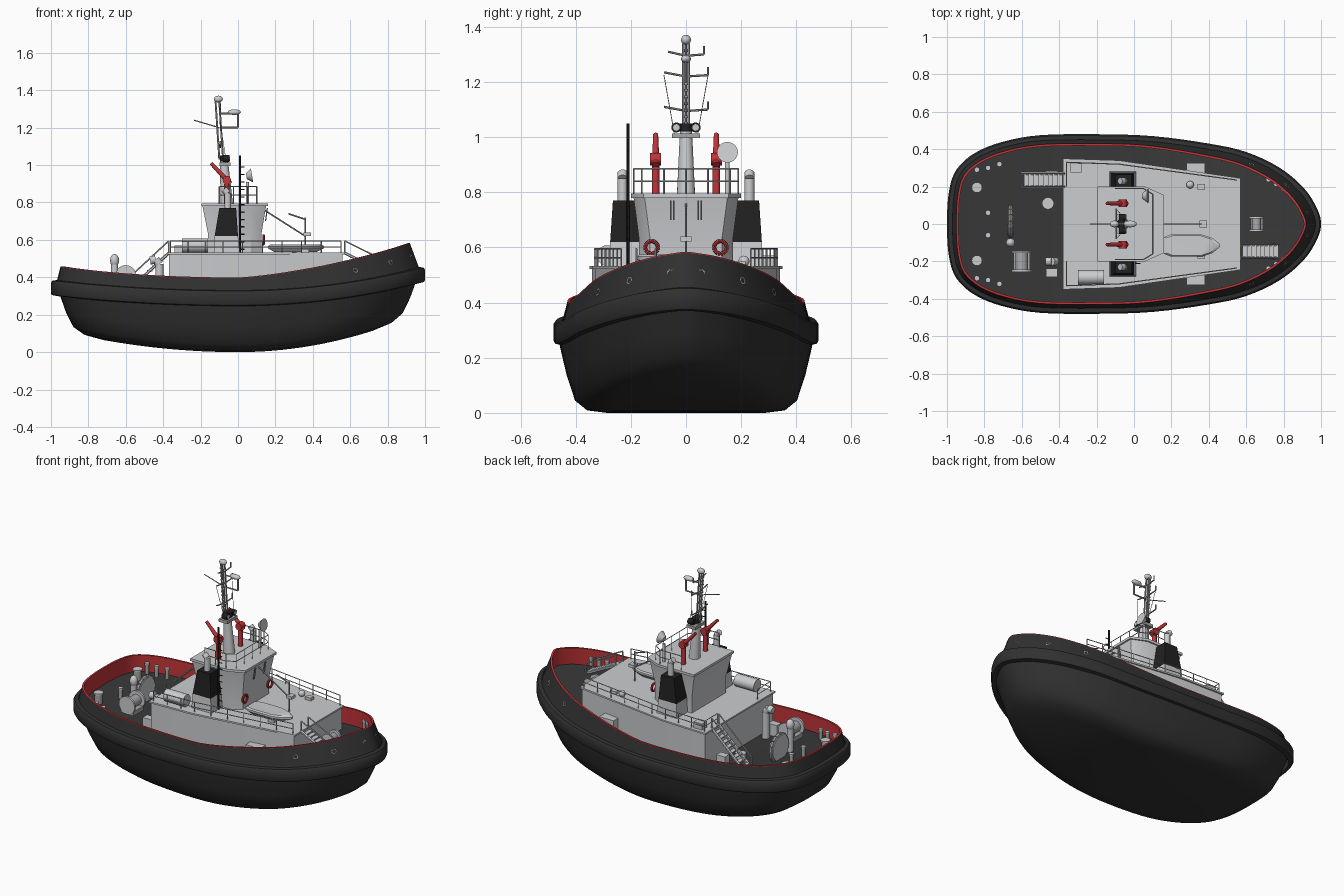
import bpy
import bmesh
from math import cos, sin, pi, radians
from mathutils import Vector, Matrix

default_cube = bpy.data.objects.get("Cube")
if default_cube:
    bpy.data.objects.remove(default_cube)


def material(name, red, green, blue):
    mat = bpy.data.materials.new(name)
    mat.use_nodes = True
    colour = (red, green, blue, 1)
    mat.diffuse_color = colour
    mat.node_tree.nodes["Principled BSDF"].inputs["Base Color"].default_value = colour
    return mat


HULL = material("hull charcoal", .03, .03, .03)
DECK = material("deck grey", .04, .04, .04)
WHITE = material("pale grey paint", .6, .61, .63)
STEEL = material("steel grey", .4, .4, .41)
RED = material("signal red", .55, .035, .04)
BLACK = material("black", .015, .015, .015)


def finish(name, bm, mat, angle=35):
    bmesh.ops.recalc_face_normals(bm, faces=bm.faces)
    mesh = bpy.data.meshes.new(name)
    bm.to_mesh(mesh)
    bm.free()
    mesh.materials.append(mat)
    mesh.shade_smooth()
    mesh.set_sharp_from_angle(angle=radians(angle))
    obj = bpy.data.objects.new(name, mesh)
    bpy.context.collection.objects.link(obj)
    return obj


def loft(name, rings, mat, cap="ngon"):
    """Skin closed rings; a strip cap joins mirrored points across the centreline."""
    bm = bmesh.new()
    loops = [[bm.verts.new(p) for p in ring] for ring in rings]
    n = len(rings[0])
    for low, high in zip(loops, loops[1:]):
        for i in range(n):
            j = (i + 1) % n
            bm.faces.new((low[i], low[j], high[j], high[i]))
    if cap == "ngon":
        bm.faces.new(loops[0])
        bm.faces.new(loops[-1])
    if cap == "strip":
        ring = loops[0]
        for i in range(n // 2):
            corners = (ring[i], ring[i + 1], ring[(n - i - 1) % n], ring[(n - i) % n])
            bm.faces.new(list(dict.fromkeys(corners)))
    return finish(name, bm, mat)


def rod(bm, start, end, radius, tip=None, sides=8):
    start, end = Vector(start), Vector(end)
    axis = end - start
    place = Matrix.Translation((start + end) / 2) @ axis.to_track_quat("Z", "Y").to_matrix().to_4x4()
    bmesh.ops.create_cone(bm, cap_ends=True, segments=sides, radius1=radius,
                          radius2=radius if tip is None else tip, depth=axis.length, matrix=place)


def wires(name, paths, radius, mat, sides=6):
    bm = bmesh.new()
    for path in paths:
        for start, end in zip(path, path[1:]):
            rod(bm, start, end, radius, sides=sides)
    return finish(name, bm, mat)


def drum(name, start, end, radius, mat, tip=None):
    bm = bmesh.new()
    rod(bm, start, end, radius, tip, sides=20)
    return finish(name, bm, mat)


def ball(name, centre, size, mat):
    bm = bmesh.new()
    place = Matrix.Translation(centre) @ Matrix.Diagonal((*size, 1))
    bmesh.ops.create_uvsphere(bm, u_segments=20, v_segments=10, radius=1, matrix=place)
    return finish(name, bm, mat)


def box(name, centre, size, mat):
    bm = bmesh.new()
    bmesh.ops.create_cube(bm, size=1, matrix=Matrix.Translation(centre) @ Matrix.Diagonal((*size, 1)))
    return finish(name, bm, mat)


def hoop(name, centre, normal, major, minor, mat):
    turn = Vector(normal).to_track_quat("Z", "Y")
    path = [Vector(centre) + turn @ Vector((major * cos(a * pi / 8), major * sin(a * pi / 8), 0))
            for a in range(17)]
    return wires(name, [path], minor, mat, sides=8)


def railing(name, corners, height, mat=WHITE):
    """Two bars on evenly spaced posts."""
    paths = []
    for level in (height, height / 2):
        paths.append([(x, y, z + level) for x, y, z in corners])
    for a, b in zip(corners, corners[1:]):
        a, b = Vector(a), Vector(b)
        count = max(1, round((b - a).length / .1))
        for k in range(count + 1):
            foot = a.lerp(b, k / count)
            paths.append([foot, foot + Vector((0, 0, height))])
    return wires(name, paths, .003, mat, sides=4)


def flat(points, z):
    return [(x, y, z) for x, y in points + [(x, -y) for x, y in reversed(points)]]


# Sheer lines along the length
def curve(x, base, aft, fore, power=2):
    return base + (aft * x * x if x < 0 else fore * x ** power)


def keel_z(x): return curve(x, 0, .125, .22)
def fender_z(x): return curve(x, .29, .055, .125)
def rim_z(x): return curve(x, .395, .06, .185, 1.4)
def deck_z(x): return rim_z(x) - .1


# Plan outline: a smooth closed curve through half-breadths
half = [(-1, 0), (-.99, .17), (-.95, .29), (-.85, .38), (-.7, .44), (-.5, .475), (-.2, .48),
        (.1, .47), (.4, .43), (.6, .385), (.78, .3), (.91, .19), (.98, .08), (1, 0)]
ctrl = [Vector(p) for p in half + [(x, -y) for x, y in half[-2:0:-1]]]
outline = []
for i in range(len(ctrl)):
    a, b, c, d = (ctrl[(i + k - 1) % len(ctrl)] for k in range(4))
    for t in (0, .25, .5, .75):
        outline.append(b + ((c - a) * t + (2 * a - 5 * b + 4 * c - d) * t ** 2
                            + (3 * b - a - 3 * c + d) * t ** 3) / 2)
count = len(outline)
inward = []
for i in range(count):
    along = (outline[(i + 1) % count] - outline[i - 1]).normalized()
    inward.append(Vector((along.y, -along.x)))


def inset_ring(depth, height, lift=0):
    ring = []
    for p, n in zip(outline, inward):
        q = p + n * (depth + (.03 * max(0, p.x) if depth > .03 else 0))
        ring.append((q.x, q.y, height(p.x) + lift))
    return ring


# Hull skin, from the flat bottom up to the fender
skin = []
for sx, sy, rise in ((.72, .6, 0), (.82, .75, .03), (.88, .84, .15), (.92, .9, .45), (.95, .95, .8), (.97, .97, 1)):
    skin.append([(p.x * sx, p.y * sy, keel_z(p.x * sx) * (1 - rise) + fender_z(p.x) * rise) for p in outline])
loft("hull", skin, HULL, "strip")
loft("rubbing_fender", [inset_ring(d, fender_z, h) for d, h in
     ((.03, -.045), (.005, -.04), (0, -.03), (0, .025), (.008, .037), (.03, .04))], HULL, None)
loft("bulwark_outside", [inset_ring(.03, fender_z, .03), inset_ring(.05, rim_z)], HULL, None)
loft("bulwark_inside", [inset_ring(.05, rim_z), inset_ring(.05, rim_z, .004), inset_ring(.062, rim_z, .004),
                        inset_ring(.062, deck_z)], RED, None)
loft("main_deck", [inset_ring(.062, deck_z), inset_ring(.062, deck_z, -.01)], DECK, "strip")

# Fairlead eyes around the bulwark
for side in (1, -1):
    for breadth in (.08, .25, .36):
        i = min((k for k in range(count) if outline[k].x > .5), key=lambda k: abs(outline[k].y - side * breadth))
        p = outline[i] + inward[i] * (.045 + .015 * outline[i].x)
        hoop("fairlead", (p.x, p.y, rim_z(p.x) - .055), (*-inward[i], .3), .012, .005, STEEL)

# Deckhouse and wheelhouse
house = [(-.37, .34), (-.08, .33), (.56, .24)]
loft("deckhouse", [flat(house, .28), flat(house, .525)], WHITE)
eave = [(-.38, .35), (-.08, .34), (.57, .245)]
loft("deckhouse_roof", [flat(eave, .522), flat(eave, .532)], WHITE)
base = [(-.16, .17), (.07, .17), (.125, .13)]
top = [(-.19, .19), (.06, .19), (.15, .15)]
loft("wheelhouse", [flat(base, .53), flat(base, .63), flat(top, .78)], WHITE)
brim = [(-.195, .2), (.06, .2), (.16, .155)]
loft("wheelhouse_roof", [flat(brim, .78), flat(brim, .795)], WHITE)
wires("window_wipers", [[(.147, y, .7), (.157, y, .77)] for y in (-.055, -.045, .045, .055)], .003, STEEL)

# Mirrored pairs: funnels, water monitors, search lights, life rings, lockers, rails
for side in (1, -1):
    def stack(x0, x1, y0, y1, z):
        return [(x0, side * y0, z), (x1, side * y0, z), (x1, side * y1, z), (x0, side * y1, z)]
    loft("funnel_casing", [stack(-.13, .01, .16, .28, .53), stack(-.125, 0, .17, .275, .62)], WHITE)
    loft("funnel", [stack(-.125, 0, .17, .275, .62), stack(-.1, -.01, .18, .265, .77)], BLACK)
    wires("exhaust_pipe", [[(-.055, side * .23, .75), (-.055, side * .23, .85), (-.075, side * .23, .87)]],
          .018, WHITE, 14)
    y = side * .11
    drum("monitor_base", (-.06, y, .79), (-.06, y, .9), .014, RED)
    drum("monitor_body", (-.06, y - .02, .92), (-.06, y + .02, .92), .022, RED)
    drum("monitor_barrel", (-.04, y, .9), (-.145, y, 1.01), .014, RED, .009)
    drum("search_light", (-.08, side * .035, 1.035), (-.045, side * .035, 1.035), .018, BLACK)
    drum("search_light_lens", (-.045, side * .035, 1.035), (-.042, side * .035, 1.035), .012, WHITE)
    hoop("life_ring", (.137, side * .125, .6), (1, 0, 0), .023, .007, RED)
    box("side_locker", (.33, side * .29, .38), (.1, .07, .09), WHITE)
    box("aft_vent_box", (-.44, side * .26, .34), (.06, .045, .08), WHITE)
    railing("deckhouse_rail", [(-.36, side * .2, .53), (-.36, side * .33, .53), (-.08, side * .32, .53),
                               (.55, side * .235, .53)], .065)
    railing("wheelhouse_rail", [(-.1, side * .19, .795), (.05, side * .19, .795), (.1, side * .16, .795),
                                (.1, 0, .795)], .09)
    # Bollards on the after deck and foredeck
    for x, y, radius in ((-.84, .195, .028), (-.84, .29, .014), (-.78, .3, .014), (-.72, .32, .014),
                         (-.78, .06, .014), (.72, .24, .015), (.76, .215, .015), (.8, .19, .015)):
        z = deck_z(x)
        drum("bollard", (x, side * y, z), (x, side * y, z + .06), radius * .8, STEEL)
        drum("bollard_cap", (x, side * y, z + .06), (x, side * y, z + .07), radius, WHITE)

# Mast with yards, domes and radar
drum("mast_column", (-.06, 0, .79), (-.075, 0, 1.02), .033, WHITE, .022)
box("mast_platform", (-.07, 0, 1.005), (.06, .1, .018), STEEL)
drum("mast_lamp", (-.07, 0, 1.02), (-.07, 0, 1.05), .025, BLACK)
legs = [[(-.08 - dx, dy, 1.03), (-.1 - dx, dy, 1.34)] for dx, dy in ((0, .01), (0, -.01), (.02, 0))]
rungs = [[(-.1 - k * .0015, -.01, 1.05 + k * .024), (-.1 - k * .0015, .01, 1.05 + k * .024)] for k in range(12)]
wires("lattice_mast", legs + rungs, .005, STEEL)
for z, reach in ((1.1, .08), (1.225, .08), (1.3, .065)):
    wires("yard", [[(-.095, -reach, z + .01), (-.095, 0, z - .005), (-.095, reach, z)],
                   [(-.095, reach, z), (-.095, reach, z + .03)]], .004, STEEL)
ball("mast_dome", (-.105, 0, 1.353), (.024, .018, .018), WHITE)
wires("radar_bracket", [[(-.09, 0, 1.2), (0, 0, 1.2), (0, 0, 1.275), (-.09, 0, 1.275)]], .005, STEEL)
ball("radar_dome", (-.02, 0, 1.283), (.035, .018, .015), WHITE)
wires("aerial", [[(-.235, 0, 1.24), (-.1, 0, 1.2)]], .003, STEEL)
wires("stays", [[(-.095, s * .08, 1.225), (-.06, s * .04, 1)] for s in (1, -1)], .0015, STEEL)

# Roof gear: dish and tall black pole
drum("dish_post", (.05, .15, .79), (.05, .15, .91), .008, WHITE)
drum("satellite_dish", (.045, .15, .94), (.075, .15, .945), .015, WHITE, .038)
wires("black_pole", [[(.01, -.21, .53), (.01, -.21, 1.05)]], .006, BLACK)
wires("pole_steps", [[(.01, -.21, .55 + k * .04), (.035, -.21, .55 + k * .04)] for k in range(12)], .003, BLACK)

# Work boat with its davit
boat = [(.16, .045), (.2, .06), (.36, .06), (.42, .04), (.46, .008)]
def boat_ring(scale, z):
    return [(.3 + (x - .3) * scale, y * scale - .115, z) for x, y, z in flat(boat, z)]
loft("work_boat", [boat_ring(.75, .535), boat_ring(1, .555), boat_ring(1, .567), boat_ring(.9, .575)], WHITE)
wires("boat_davit", [[(.14, 0, .76), (.36, 0, .62)], [(.36, 0, .53), (.36, 0, .72)],
                     [(.27, 0, .74), (.36, 0, .71)]], .004, STEEL)
box("davit_box", (.37, 0, .63), (.04, .04, .018), WHITE)

# Life raft, lockers and lamp dome on the deckhouse roof
drum("life_raft", (-.3, -.285, .57), (-.16, -.285, .57), .038, WHITE)
box("roof_locker", (-.31, .3, .55), (.06, .05, .04), WHITE)
ball("lamp_dome", (.3, .21, .55), (.02, .02, .02), WHITE)
for y in (.2, -.17):
    box("roof_hatch", (.36, y, .54), (.04, .03, .02), WHITE)


# Stairs with handrails
def stair(name, head, foot, width):
    head, foot = Vector(head), Vector(foot)
    across = Vector((0, width / 2, 0))
    lift = Vector((0, 0, .065))
    wires(name + "_stringers", [[head + s * across, foot + s * across] for s in (1, -1)], .008, WHITE)
    wires(name + "_handrails", [[head + s * across, head + s * across + lift, foot + s * across + lift,
                                 foot + s * across] for s in (1, -1)], .004, WHITE)
    for k in range(1, 9):
        box(name + "_tread", head.lerp(foot, k / 9), (.028, width, .006), WHITE)


stair("aft_stair", (-.37, .235, .53), (-.6, .235, deck_z(-.6)), .07)
stair("fore_stair", (.57, -.145, .53), (.78, -.145, deck_z(.78)), .07)

# Towing winch, rope reel and foredeck windlass
def winch(name, x, y, z, radius, width):
    drum(name + "_core", (x, y - width / 2, z), (x, y + width / 2, z), radius * .6, STEEL)
    for side in (1, -1):
        edge = y + side * width / 2
        drum(name + "_flange", (x, edge - .006, z), (x, edge + .006, z), radius, WHITE)
    box(name + "_bed", (x, y, z - radius * .8), (radius * 1.6, width, radius * .5), STEEL)


winch("towing_winch", -.6, -.2, .41, .055, .1)
winch("windlass", .655, 0, deck_z(.65) + .045, .04, .07)
drum("rope_reel", (-.675, .015, .39), (-.645, .015, .39), .08, WHITE)
hoop("rope_reel_rim", (-.66, .015, .39), (1, 0, 0), .08, .012, STEEL)

# Deck vents
drum("vent_trunk", (-.66, -.1, .32), (-.66, -.1, .48), .018, WHITE)
ball("vent_cowl", (-.66, -.1, .49), (.024, .024, .035), WHITE)
wires("goose_neck_vent", [[(-.42, -.2, .3), (-.42, -.2, .47), (-.44, -.2, .495), (-.47, -.2, .49)]], .022, WHITE, 12)
drum("deck_hatch", (-.46, .11, .31), (-.46, .11, .34), .032, WHITE)
